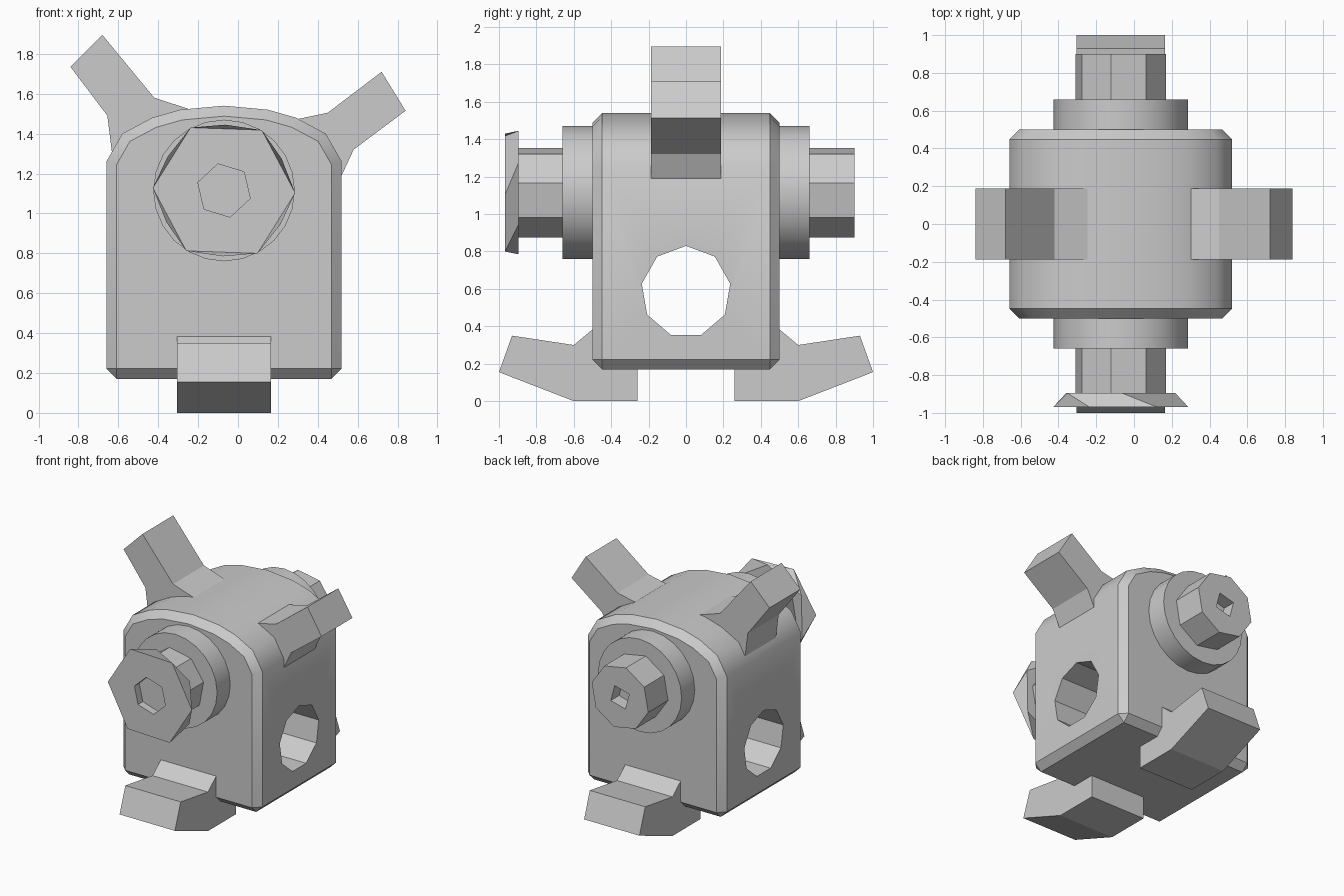
import bpy, bmesh
from math import cos, sin, pi, radians

cube = bpy.data.objects.get("Cube")
if cube:
    bpy.data.objects.remove(cube)

grey = bpy.data.materials.new("plain grey")
grey.use_nodes = True
tone = (0.6, 0.6, 0.6, 1)
grey.diffuse_color = tone
grey.node_tree.nodes["Principled BSDF"].inputs["Base Color"].default_value = tone

CX, CZ = -0.07, 1.115          # body centre line and axle height


def loft(name, rings):
    """Closed solid through rings that share one point count."""
    bm = bmesh.new()
    loops = [[bm.verts.new(p) for p in ring] for ring in rings]
    n = len(loops[0])
    for a, b in zip(loops, loops[1:]):
        for i in range(n):
            j = (i + 1) % n
            bm.faces.new((a[i], a[j], b[j], b[i]))
    bm.faces.new(loops[0])
    bm.faces.new(loops[-1])
    bmesh.ops.recalc_face_normals(bm, faces=bm.faces)
    mesh = bpy.data.meshes.new(name)
    bm.to_mesh(mesh)
    bm.free()
    obj = bpy.data.objects.new(name, mesh)
    mesh.materials.append(grey)
    bpy.context.collection.objects.link(obj)
    return obj


def ring(sides, radius, y, turn=0):
    """Polygon facing along y, centred on the axle."""
    angles = [radians(turn) + 2 * pi * i / sides for i in range(sides)]
    return [(CX + radius * cos(a), y, CZ + radius * sin(a)) for a in angles]


def plate(name, profile, half):
    """Profile in x and z, given thickness along y."""
    return loft(name, [[(x, y, z) for x, z in profile] for y in (-half, half)])


def activate(obj):
    bpy.ops.object.select_all(action='DESELECT')
    obj.select_set(True)
    bpy.context.view_layer.objects.active = obj


def cut(obj, tool):
    mod = obj.modifiers.new("cut", 'BOOLEAN')
    mod.operation, mod.solver, mod.object = 'DIFFERENCE', 'EXACT', tool
    activate(obj)
    bpy.ops.object.modifier_apply(modifier=mod.name)
    bpy.data.objects.remove(tool)


def smooth(obj, angle=35):
    activate(obj)
    bpy.ops.object.shade_smooth_by_angle(angle=radians(angle))


# Body: box with an arched top and chamfered edges
arch = [(0.59, 1.26), (0.51, 1.40), (0.36, 1.48), (0.22, 1.52), (0, 1.54)]
half = [(0.59, 0.17)] + arch
profile = [(CX + x, z) for x, z in half] + [(CX - x, z) for x, z in reversed(half[:-1])]
body = plate("body", profile, 0.5)
bevel = body.modifiers.new("chamfer", 'BEVEL')
bevel.width, bevel.segments = 0.052, 1
bevel.limit_method, bevel.angle_limit = 'ANGLE', radians(60)
activate(body)
bpy.ops.object.modifier_apply(modifier=bevel.name)

# Round passage through the sides
passage = loft("passage_cutter", [
    [(x, 0.24 * cos(a), 0.585 + 0.245 * sin(a))
     for a in (pi / 2 + 2 * pi * i / 9 for i in range(9))] for x in (-1, 1)])
cut(body, passage)
smooth(body, 33)

# Axle on both ends: collar, shaft and socket
for end, s in (("front", -1), ("back", 1)):
    smooth(loft(end + "_collar", [ring(24, 0.355, s * 0.45), ring(24, 0.355, s * 0.66)]))
    shaft = loft(end + "_shaft", [ring(8, 0.245, s * 0.6, 12), ring(8, 0.245, s * 0.9, 12)])
    if s > 0:
        cut(shaft, loft("square_cutter", [ring(4, 0.09, 0.8, 60), ring(4, 0.09, 1, 60)]))

# Six-sided nut with a twisted rim and a six-sided socket
nut = loft("front_nut", [ring(6, 0.33, -0.895, 29), ring(6, 0.357, -0.968, -2)])
cut(nut, loft("socket_cutter", [ring(6, 0.137, -0.91, 43), ring(6, 0.137, -1.1, 43)]))

# Feet: same side profile, front and back
foot = [(0.26, 0), (0.6, 0), (1.0, 0.155), (0.93, 0.35), (0.6, 0.30), (0.48, 0.40), (0.26, 0.4)]
for end, s in (("front", -1), ("back", 1)):
    loft(end + "_foot", [[(x, s * y, z) for y, z in foot] for x in (-0.305, 0.165)])

# Raised and lowered arms
plate("right_arm", [(-0.84, 1.735), (-0.68, 1.895), (-0.42, 1.58), (-0.22, 1.515),
                    (-0.3, 1.3), (-0.625, 1.25), (-0.655, 1.49)], 0.187)
plate("left_arm", [(0.84, 1.515), (0.72, 1.71), (0.45, 1.505), (0.26, 1.465),
                   (0.2, 1.3), (0.51, 1.17), (0.58, 1.32)], 0.187)
